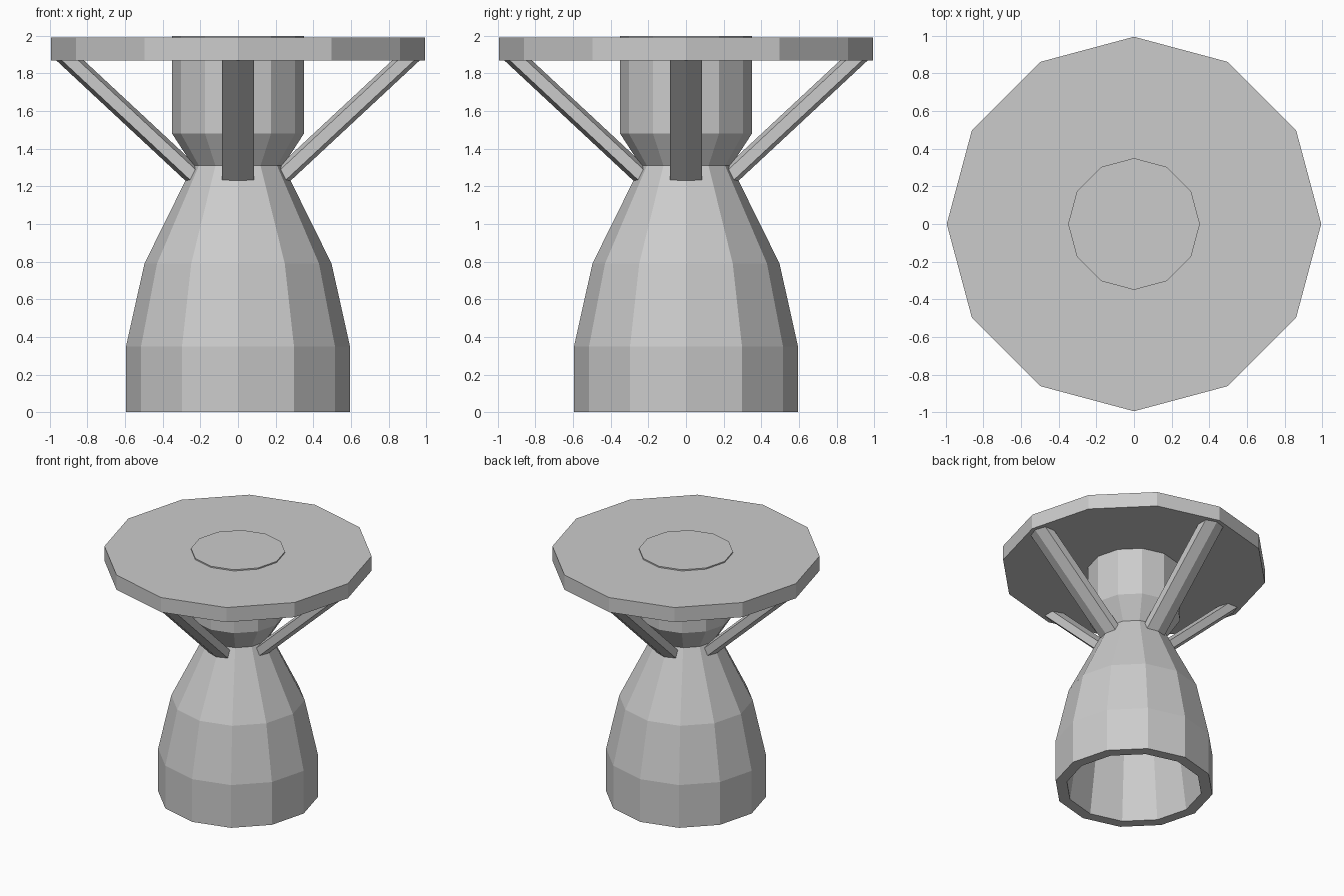
import bpy, bmesh
from math import cos, sin, pi
from mathutils import Vector, Matrix

if "Cube" in bpy.data.objects:
    bpy.data.objects.remove(bpy.data.objects["Cube"])

SIDES = 12


def finish(name, bm):
    bmesh.ops.recalc_face_normals(bm, faces=bm.faces)
    me = bpy.data.meshes.new(name)
    bm.to_mesh(me)
    bm.free()
    ob = bpy.data.objects.new(name, me)
    bpy.context.collection.objects.link(ob)
    return ob


def lathe(name, profile, closed=False):
    """Turn (radius, z) points into a 12-sided solid."""
    bm = bmesh.new()
    rings = [[bm.verts.new((r * cos(2 * pi * i / SIDES), r * sin(2 * pi * i / SIDES), z))
              for i in range(SIDES)] for r, z in profile]
    for a, b in zip(rings, rings[1:]):
        for i in range(SIDES):
            j = (i + 1) % SIDES
            bm.faces.new((a[i], a[j], b[j], b[i]))
    bm.faces.new(rings[0])
    bm.faces.new(rings[-1])
    return finish(name, bm)


def strut(name, angle):
    """Flattened six-sided bar leaning outward from neck to disc."""
    low, high = Vector((0.22, 0, 1.243)), Vector((0.936, 0, 1.91))
    along = (high - low).normalized()
    side = Vector((0, 1, 0))
    up = along.cross(side)
    section = [(0, -0.05), (0.085, -0.03), (0.085, 0.03),
               (0, 0.05), (-0.085, 0.03), (-0.085, -0.03)]
    turn = Matrix.Rotation(angle, 3, 'Z')
    bm = bmesh.new()
    a, b = [[bm.verts.new(turn @ (p + side * s + up * u)) for s, u in section]
            for p in (low, high)]
    for i in range(6):
        j = (i + 1) % 6
        bm.faces.new((a[i], a[j], b[j], b[i]))
    bm.faces.new(a)
    bm.faces.new(b)
    return finish(name, bm)


# hollow bell, waist and upper column in one turned body
lathe("bell_body", [
    (0.16, 1.28), (0.40, 0.78), (0.51, 0.0),
    (0.595, 0.0), (0.595, 0.35), (0.497, 0.79), (0.24, 1.31),
    (0.35, 1.48), (0.35, 2.0)])

# top disc
lathe("top_disc", [(0.995, 1.87), (0.995, 1.99)])

# four braces under the disc
for k, label in enumerate(("right", "back", "left", "front")):
    strut(label + "_brace", k * pi / 2)
